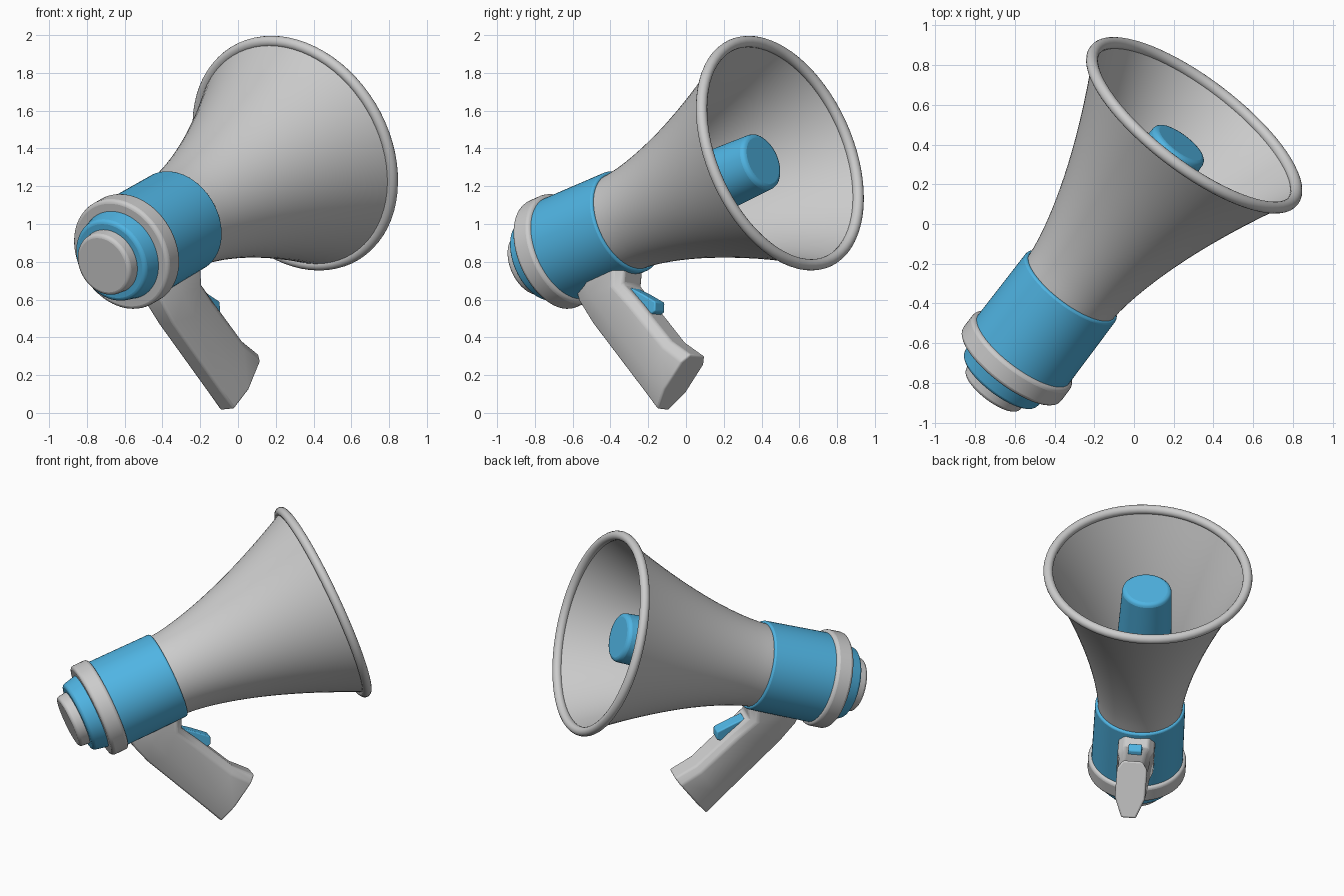
import bpy, bmesh, math
from mathutils import Matrix

if "Cube" in bpy.data.objects:
    bpy.data.objects.remove(bpy.data.objects["Cube"])

# Local frame: y runs along the horn axis (0 at the rim), z is up, x is sideways
FRAME = (Matrix.Translation((0.303, 0.497, 1.375))
         @ Matrix.Rotation(math.radians(-37.3), 4, 'Z')
         @ Matrix.Rotation(math.radians(19.45), 4, 'X')
         @ Matrix.Rotation(math.radians(-4.9), 4, 'Y'))

blue = bpy.data.materials.new("blue_plastic")
blue.diffuse_color = (0.08, 0.46, 0.77, 1)
blue.use_nodes = True
blue.node_tree.nodes["Principled BSDF"].inputs["Base Color"].default_value = blue.diffuse_color


def finish(name, bm, mat=None, bevel=0.0):
    bmesh.ops.remove_doubles(bm, verts=bm.verts, dist=1e-5)
    bmesh.ops.recalc_face_normals(bm, faces=bm.faces)
    bm.transform(FRAME)
    me = bpy.data.meshes.new(name)
    bm.to_mesh(me)
    bm.free()
    ob = bpy.data.objects.new(name, me)
    bpy.context.collection.objects.link(ob)
    if mat:
        me.materials.append(mat)
    if bevel:
        mod = ob.modifiers.new("bevel", 'BEVEL')
        mod.width, mod.segments = bevel, 3
        mod.limit_method, mod.angle_limit = 'ANGLE', math.radians(32)
    bpy.ops.object.select_all(action='DESELECT')
    ob.select_set(True)
    bpy.context.view_layer.objects.active = ob
    bpy.ops.object.shade_smooth_by_angle(angle=math.radians(35))
    return ob


def skin(bm, rings, wrap):
    """Bridge equally long vertex rings with quads."""
    pairs = list(zip(rings, rings[1:])) + ([(rings[-1], rings[0])] if wrap else [])
    for a, b in pairs:
        for i in range(len(a)):
            j = (i + 1) % len(a)
            bm.faces.new((a[i], a[j], b[j], b[i]))


def lathe(name, profile, mat=None, bevel=0.0, closed=False, n=72):
    """Revolve (position, radius) points around the horn axis."""
    bm = bmesh.new()
    rings = [[bm.verts.new((r * math.cos(2 * math.pi * k / n), s,
                            r * math.sin(2 * math.pi * k / n))) for k in range(n)]
             for s, r in profile]
    skin(bm, rings, closed)
    if not closed:
        bm.faces.new(rings[0])
        bm.faces.new(rings[-1])
    return finish(name, bm, mat, bevel)


# Flared horn: outer wall, rolled rim, inner wall
def flare(t):
    return 0.265 + 0.355 * t ** 1.5


steps = [i / 16 for i in range(17)]
outer = [(-1.1 + 1.09 * t, flare(t)) for t in steps]
inner = [(s, r - 0.015) for s, r in reversed(outer)]
lathe("horn", outer + inner, closed=True)
lathe("horn_rim", [(0.03 * math.sin(a), 0.627 + 0.03 * math.cos(a))
                   for a in (2 * math.pi * k / 16 for k in range(16))], closed=True)

# Blue driver inside the horn
lathe("horn_core", [(-1.09, 0.19), (-0.12, 0.155)], blue, 0.025)

# Rear housing
lathe("body", [(-1.52, 0.287), (-1.08, 0.283)], blue, 0.012)
lathe("rear_ring", [(-1.62, 0.308), (-1.505, 0.308)], None, 0.02)
lathe("rear_step", [(-1.715, 0.225), (-1.60, 0.25)], blue, 0.018)
lathe("rear_cap", [(-1.782, 0.17), (-1.70, 0.178)], None, 0.018)

# Grip: chamfered sections given as front point, back point, half width
sections = [((-1.09, -0.22), (-1.47, -0.22), 0.115),
            ((-1.14, -0.34), (-1.462, -0.32), 0.115),
            ((-1.06, -0.48), (-1.413, -0.46), 0.10),
            ((-0.925, -0.735), (-1.18, -0.93), 0.095),
            ((-0.82, -0.85), (-1.122, -1.05), 0.095)]
half = [(0.0, 0.65), (0.14, 1.0), (0.65, 1.0), (1.0, 0.48)]
bm = bmesh.new()
rings = []
for (fs, fv), (bs, bv), w in sections:
    loop = [(t, k) for t, k in half] + [(t, -k) for t, k in reversed(half)]
    rings.append([bm.verts.new((k * w, fs + (bs - fs) * t, fv + (bv - fv) * t))
                  for t, k in loop])
skin(bm, rings, False)
bm.faces.new(rings[0])
bm.faces.new(rings[-1])
finish("handle", bm, None, 0.012)

# Trigger on the front of the grip
side = [(-1.13, -0.36), (-1.07, -0.41), (-0.985, -0.49), (-1.0, -0.54), (-1.06, -0.55)]
bm = bmesh.new()
rings = [[bm.verts.new((x, s, v)) for s, v in side] for x in (-0.042, 0.042)]
skin(bm, rings, False)
for ring in rings:
    bm.faces.new(ring)
finish("trigger", bm, blue, 0.008)
